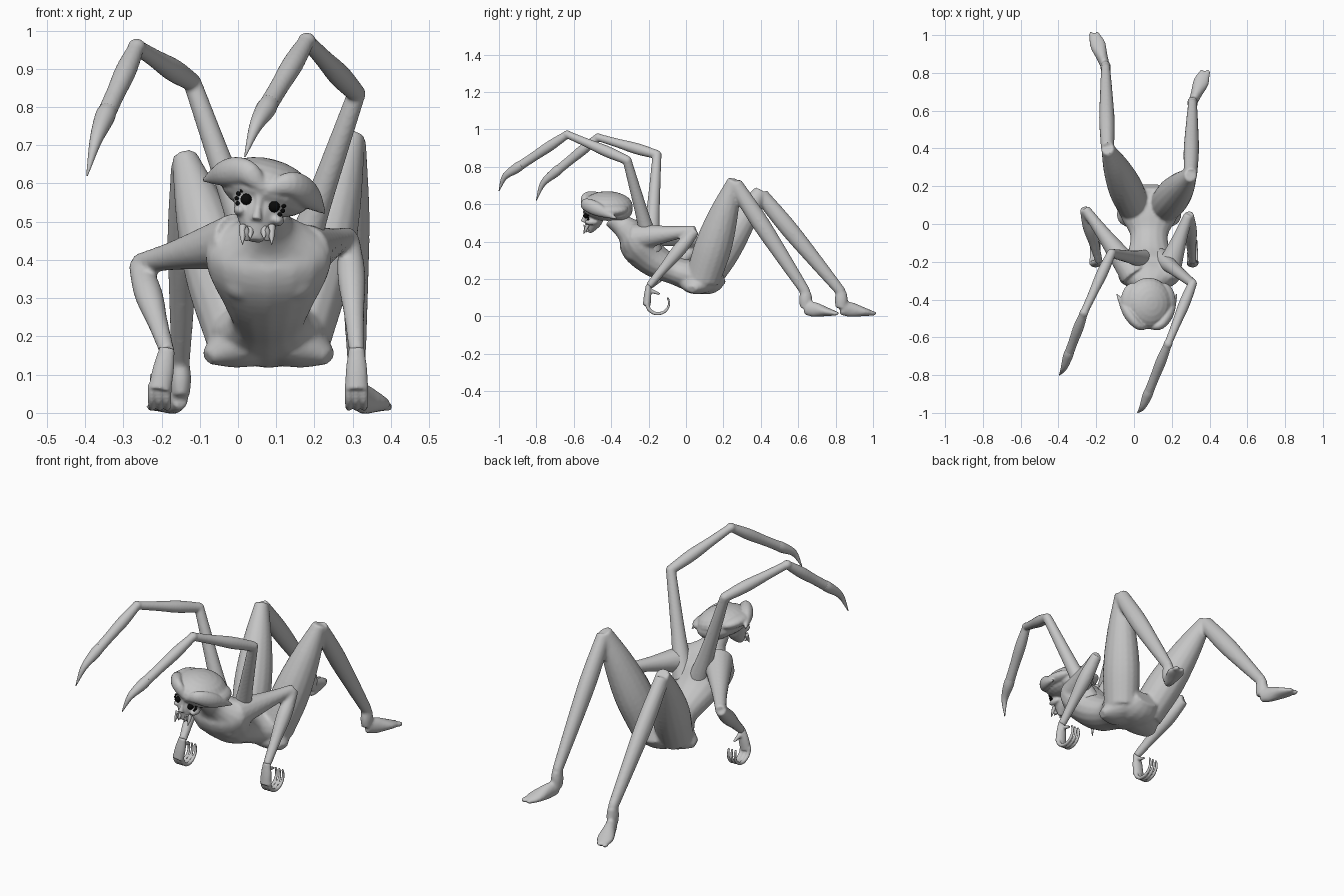
import bpy, bmesh, math
from mathutils import Vector, Matrix

cube = bpy.data.objects.get("Cube")
if cube:
    bpy.data.objects.remove(cube)


def material(name, grey):
    colour = (grey, grey, grey, 1)
    mat = bpy.data.materials.new(name)
    mat.use_nodes = True
    mat.diffuse_color = colour
    mat.node_tree.nodes["Principled BSDF"].inputs["Base Color"].default_value = colour
    return mat


skin = material("grey skin", .56)
black = material("black eyes", .003)
ACROSS, UPRIGHT = Vector((1, 0, 0)), Vector((0, 0, 1))


def catmull(a, b, c, d, t):
    return (2 * b + (c - a) * t + (2 * a - 5 * b + 4 * c - d) * t * t
            + (3 * b - a - 3 * c + d) * t ** 3) / 2


def loft(bm, stations, ref=ACROSS, sides=16, steps=5):
    """Closed smooth tube; each station is x, y, z, half width and optional half depth."""
    keys = [Vector(p if len(p) == 5 else (*p, p[-1])) for p in stations]
    keys = [2 * keys[0] - keys[1]] + keys + [2 * keys[-1] - keys[-2]]
    path = [catmull(*keys[i:i + 4], k / steps) for i in range(len(keys) - 3) for k in range(steps)]
    path.append(keys[-2])
    rings = []
    for i, point in enumerate(path):
        ahead, behind = path[min(i + 1, len(path) - 1)], path[max(i - 1, 0)]
        tangent = (ahead - behind).to_3d().normalized()
        u = (ref - tangent * ref.dot(tangent)).normalized()
        v = tangent.cross(u)
        ring = []
        for k in range(sides):
            angle = math.tau * k / sides
            offset = u * math.cos(angle) * point[3] + v * math.sin(angle) * point[4]
            ring.append(bm.verts.new(point.to_3d() + offset))
        rings.append(ring)
    for near, far in zip(rings, rings[1:]):
        for k in range(sides):
            n = (k + 1) % sides
            bm.faces.new((near[k], near[n], far[n], far[k]))
    bm.faces.new(rings[0][::-1])
    bm.faces.new(rings[-1])


def limb(bm, start, end, radii, ref=ACROSS, depth=1, sides=16):
    """Straight tube whose radii are spread evenly from start to end."""
    start, end = Vector(start), Vector(end)
    last = len(radii) - 1
    loft(bm, [(*start.lerp(end, i / last), r, r * depth) for i, r in enumerate(radii)], ref, sides)


def ball(bm, centre, size, roll=0, segments=24):
    place = Matrix.Translation(centre) @ Matrix.Rotation(roll, 4, 'Y') @ Matrix.Diagonal((*size, 1))
    bmesh.ops.create_uvsphere(bm, u_segments=segments, v_segments=segments // 2, radius=1, matrix=place)


def finish(name, bm, mat, voxel=0, smooth=3):
    bmesh.ops.recalc_face_normals(bm, faces=bm.faces)
    mesh = bpy.data.meshes.new(name)
    bm.to_mesh(mesh)
    bm.free()
    mesh.materials.append(mat)
    mesh.shade_smooth()
    ob = bpy.data.objects.new(name, mesh)
    bpy.context.collection.objects.link(ob)
    if voxel:
        blend = ob.modifiers.new("blend", 'REMESH')
        blend.mode, blend.voxel_size, blend.use_smooth_shade = 'VOXEL', voxel, True
        soften = ob.modifiers.new("soften", 'SMOOTH')
        soften.factor, soften.iterations = .5, smooth


# Torso from pelvis to neck
middle = .08
body = bmesh.new()
loft(body, [(middle, y, z, width, depth) for y, z, width, depth in (
    (.2, .22, .07, .04), (.13, .2, .13, .08), (.04, .215, .15, .085), (-.06, .245, .1, .075),
    (-.17, .3, .12, .09), (-.25, .375, .16, .1), (-.29, .44, .155, .08), (-.34, .485, .07, .06),
    (-.4, .53, .05, .05))])
for side in (-1, 1):
    # shallow chest muscle, then hip with a sharp lower corner
    ball(body, (middle + side * .06, -.28, .36), (.07, .05, .07))
    hip = Vector((middle + side * .05, .07, .2))
    ball(body, hip, (.09, .09, .08))
    limb(body, hip, (middle + side * .16, .03, .145), (.08, .06, .02), UPRIGHT, 1.5)

# Legs: thigh, calf, foot and cleft toes
legs = (((0, .09, .2), (-.14, .4, .67), (-.15, .83, .13), (-.21, 1, .016)),
        ((.16, .09, .2), (.3, .26, .73), (.31, .64, .13), (.375, .8, .016)))
for joints in legs:
    hip, knee, ankle, toe = map(Vector, joints)
    limb(body, hip, knee, (.085, .09, .07, .033), depth=1.1)
    limb(body, knee - UPRIGHT * .02, ankle, (.035, .041, .034, .024), depth=1.15)
    heel = ankle - UPRIGHT * .085
    limb(body, ankle, heel, (.024, .028, .024), depth=1.25)
    loft(body, [(*heel, .024, .036), (*heel.lerp(toe, .3), .03, .04),
                (*heel.lerp(toe, .7), .042, .024), (*toe, .03, .012)])
    for side in (-1, 1):
        ball(body, toe + ACROSS * side * .016, (.014, .02, .012))

# Arms and hands with long curled fingers
arms = {"right": ((0, -.27, .45), (-.26, .08, .39), (-.185, -.2, .16), -.02),
        "left": ((.17, -.27, .42), (.29, .05, .46), (.31, -.2, .16), 0)}
for name, (shoulder, elbow, wrist, lean) in arms.items():
    limb(body, shoulder, elbow, (.075, .055, .037, .026), UPRIGHT)
    limb(body, elbow, wrist, (.027, .037, .027, .02))
    hand = bmesh.new()
    wrist = Vector(wrist)
    knuckles = wrist + Vector((lean, -.01, -.1))
    limb(hand, wrist + UPRIGHT * .01, knuckles, (.02, .028, .03), depth=.7)
    for finger in (-1, 0, 1):
        curl = []
        for k in range(7):
            angle = math.radians(180 + 35 * k)
            curl.append((knuckles.x + finger * .02, -.15 + .06 * math.cos(angle),
                         .074 + .06 * math.sin(angle), .012 - k * .001))
        loft(hand, curl, sides=8, steps=3)
    limb(hand, wrist - UPRIGHT * .02, wrist + Vector((0, .06, -.04)), (.014, .01, .006))
    finish(name + "_hand", hand, skin, .005, 2)
finish("body", body, skin, .008, 4)

# Jointed back limbs with hooked claws
back_limbs = {
    "right": ((.06, -.19, .36), (-.12, -.155, .865), (-.265, -.47, .957), (-.35, -.7, .77), (-.395, -.8, .62)),
    "left": ((.14, -.18, .35), (.31, -.315, .835), (.18, -.635, .973), (.07, -.91, .79), (.018, -1, .67))}
for name, joints in back_limbs.items():
    base, elbow, peak, wrist, tip = map(Vector, joints)
    bm = bmesh.new()
    limb(bm, base, elbow, (.055, .038, .03, .024))
    limb(bm, elbow, peak, (.024, .03, .024, .02))
    limb(bm, peak, wrist, (.021, .028, .025, .025))
    for joint in (elbow, peak):
        ball(bm, joint, (.024, .024, .022))
    finish(name + "_back_limb", bm, skin, .006)
    bm = bmesh.new()
    bend = wrist.lerp(tip, .5) + Vector((0, -.015, .015))
    loft(bm, [(*wrist.lerp(peak, .12), .024), (*wrist, .026), (*bend, .016), (*tip, .002)])
    finish(name + "_claw", bm, skin)

# Head: domed crest flaring into winged brows, over a narrow skull face
roll = math.radians(15)
tilt = Matrix.Rotation(roll, 3, 'Y')
head = bmesh.new()
ball(head, (.076, -.42, .59), (.125, .136, .075), roll)
ball(head, (.078, -.36, .57), (.1, .075, .055), roll)
crown = Vector((.07, -.4, .575))
for side in (-1, 1):
    def beside(x, y, z):
        return crown + tilt @ Vector((side * x, y, z))
    ball(head, beside(.08, -.01, .02), (.07, .1, .035), roll)
    loft(head, [(*beside(.005, -.14, .01), .016), (*beside(.06, -.135, .04), .033, .024),
                (*beside(.11, -.07, .025), .036, .03), (*beside(.165, .03, -.01), .004)], UPRIGHT)
    ball(head, beside(.05, -.105, -.06), (.018, .035, .016), roll)
loft(head, [(.065, -.47, .6, .08, .06), (.057, -.485, .55, .07, .055),
            (.05, -.5, .5, .05, .045), (.045, -.52, .45, .02, .015)])
limb(head, (.058, -.53, .58), (.048, -.55, .505), (.018, .009, .014))
finish("head", head, skin, .005)

# Fangs: long outer pair, short inner pair and upturned lower pair
fangs = bmesh.new()
for side in (-1, 1):
    for spread, top, bottom in ((.038, .49, .44), (.018, .485, .455), (.027, .455, .49)):
        x = .05 + side * spread
        limb(fangs, (x, -.525, top), (x, -.548, bottom), (.01, .008, .001), sides=8)
finish("fangs", fangs, skin)

# Eyes: one large and an arc of four small on each side
eyes = bmesh.new()
centre = Vector((.058, -.535, .549))
for side in (-1, 1):
    def eye(x, y, z, radius):
        ball(eyes, centre + tilt @ Vector((side * x, y, z)), (radius,) * 3, 0, 12)
    eye(.038, 0, 0, .015)
    for k in range(4):
        angle = math.radians(30 * k - 40)
        eye(.038 + .025 * math.cos(angle), .012, .025 * math.sin(angle), .006)
finish("eyes", eyes, black)
